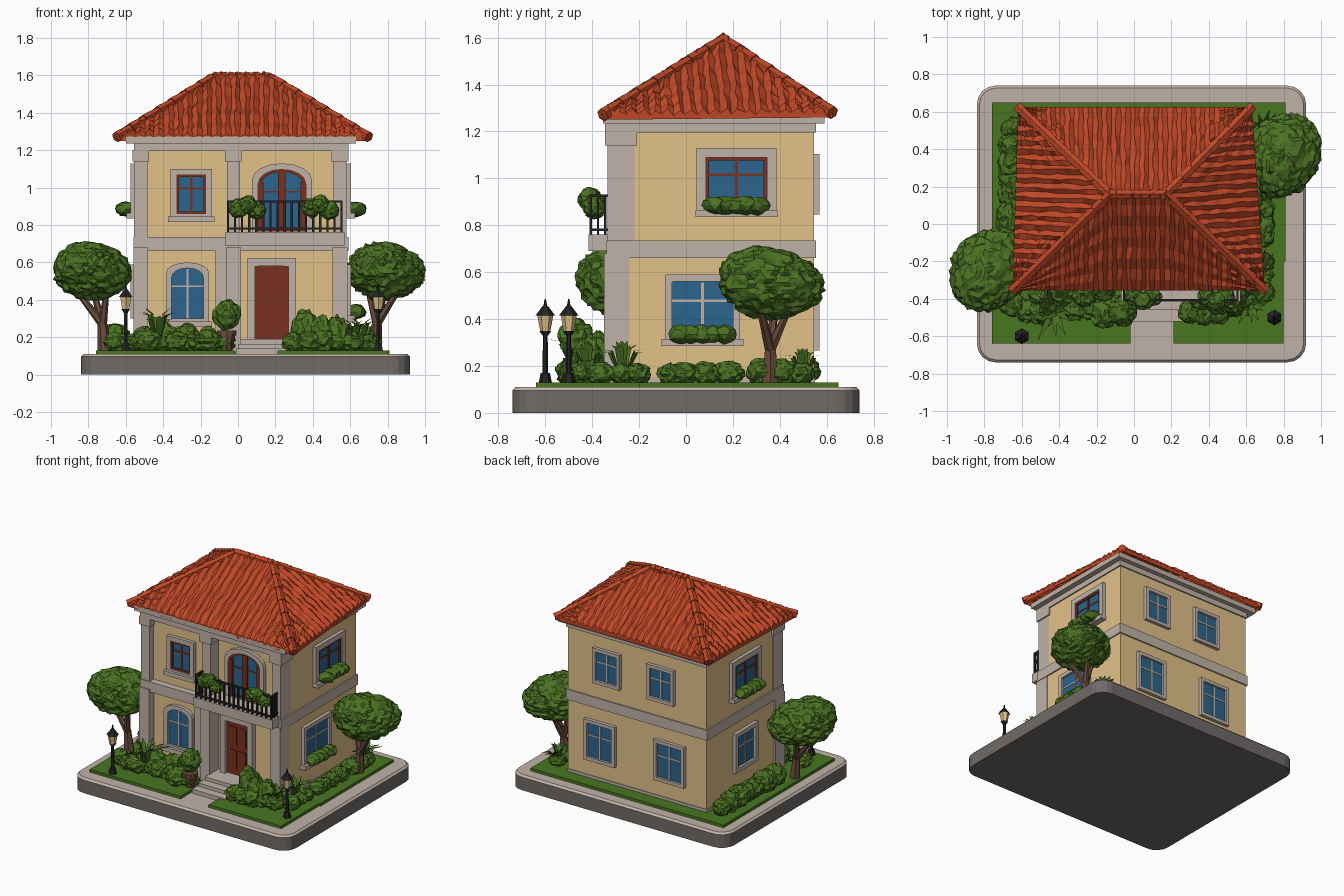
import bpy, bmesh, math, random
from mathutils import Matrix, Vector

random.seed(4)
cube = bpy.data.objects.get("Cube")
if cube:
    bpy.data.objects.remove(cube)


def material(name, *rgb):
    mat = bpy.data.materials.new(name)
    mat.use_nodes = True
    mat.diffuse_color = (*rgb, 1)
    mat.node_tree.nodes["Principled BSDF"].inputs["Base Color"].default_value = (*rgb, 1)
    return mat


WALL = material("sand plaster", .76, .54, .25)
TRIM = material("pale stone", .53, .45, .39)
ROOF = material("terracotta", .54, .065, .02)
DOOR = material("red brown wood", .19, .03, .014)
GLASS = material("blue glass", .025, .13, .27)
LEAF = material("leaf green", .07, .17, .016)
GRASS = material("lawn green", .065, .18, .014)
BARK = material("bark brown", .14, .07, .045)
METAL = material("black metal", .018, .018, .02)
STONE = material("dark stone", .16, .145, .14)


def finish(name, bm, *mats):
    bmesh.ops.recalc_face_normals(bm, faces=bm.faces)
    mesh = bpy.data.meshes.new(name)
    bm.to_mesh(mesh)
    bm.free()
    for mat in mats:
        mesh.materials.append(mat)
    obj = bpy.data.objects.new(name, mesh)
    bpy.context.scene.collection.objects.link(obj)
    return obj


def boxes(name, mat, *spans, place=Matrix()):
    """Each span is x0, x1, y0, y1, z0, z1."""
    bm = bmesh.new()
    for x0, x1, y0, y1, z0, z1 in spans:
        m = Matrix.Translation(((x0 + x1) / 2, (y0 + y1) / 2, (z0 + z1) / 2))
        m = m @ Matrix.Diagonal((x1 - x0, y1 - y0, z1 - z0, 1))
        bmesh.ops.create_cube(bm, size=1, matrix=place @ m)
    return finish(name, bm, mat)


def limb(bm, p, q, r1, r2, sides=6):
    p, q = Vector(p), Vector(q)
    d = q - p
    m = Matrix.Translation((p + q) / 2) @ d.to_track_quat('Z', 'Y').to_matrix().to_4x4()
    bmesh.ops.create_cone(bm, cap_ends=True, segments=sides, radius1=r1, radius2=r2,
                          depth=d.length, matrix=m)


def blobs(name, *balls, rough=.16, detail=3):
    """Ragged foliage clumps, each given as x, y, z, width radius, height radius."""
    bm = bmesh.new()
    for x, y, z, r, h in balls:
        m = Matrix.Translation((x, y, z)) @ Matrix.Diagonal((r, r, h, 1))
        made = bmesh.ops.create_icosphere(bm, subdivisions=detail, radius=1, matrix=m)
        for v in made["verts"]:
            v.co += (v.co - Vector((x, y, z))) * random.uniform(-rough, rough * .7)
    return finish(name, bm, LEAF)


def arch(w, z0, z1, rise):
    """Outline of an opening whose top is an arc."""
    arc = [math.pi * i / 8 for i in range(9)]
    return [(-w, z0), (w, z0)] + [(w * math.cos(a), z1 - rise + rise * math.sin(a)) for a in arc]


def slab(name, mat, outline, y0, y1, place, hole=None):
    """Upright plate with an optional matching hole."""
    bm = bmesh.new()
    loops = [[bm.verts.new(place @ Vector((x, y, z))) for x, z in o]
             for o in (outline, hole) if o for y in (y0, y1)]
    n = len(outline)
    if hole:
        pairs = [(0, 1), (1, 3), (3, 2), (2, 0)]
    else:
        pairs = [(0, 1)]
        bm.faces.new(loops[0])
        bm.faces.new(loops[1])
    for a, b in pairs:
        for i in range(n):
            j = (i + 1) % n
            bm.faces.new((loops[a][i], loops[a][j], loops[b][j], loops[b][i]))
    bmesh.ops.remove_doubles(bm, verts=bm.verts, dist=.0001)
    return finish(name, bm, mat)


def window(name, x, y, turn, w, z0, z1, rise=.001, border=.03, planter=False,
           sash=None, bars=True, sill=True):
    """Window facing -y, turned about z onto its wall."""
    place = Matrix.Translation((x, y, 0)) @ Matrix.Rotation(math.radians(turn), 4, 'Z')
    inner = arch(w, z0, z1, rise)
    slab(name + "_glass", GLASS, inner, .02, -.008, place)
    slab(name + "_frame", TRIM, arch(w + border, z0 - border, z1 + border, rise * 1.1), .01, -.025, place, inner)
    if sash:
        slab(name + "_sash", sash, inner, 0, -.018, place, arch(w - .014, z0 + .012, z1 - .014, rise))
    if bars:
        mid = z0 + (z1 - z0) * .62
        boxes(name + "_bars", sash or TRIM, (-.006, .006, -.014, 0, z0, z1 - .004),
              (-w, w, -.012, 0, mid, mid + .01), place=place)
    if sill:
        boxes(name + "_sill", TRIM, (-w - .045, w + .045, -.045, .01, z0 - .045, z0 - .015), place=place)
    if planter:
        row = [place @ Vector((w * k * .35, -.05, z0 + .005)) for k in (-2, -1, 0, 1, 2)]
        blobs(name + "_flowers", *[(*p, .055, .04) for p in row], detail=2)


# Plinth with rounded corners, pale paving on its top
bm = bmesh.new()
bmesh.ops.create_cube(bm, size=1, matrix=Matrix.Translation((.04, 0, .055)) @ Matrix.Diagonal((1.76, 1.48, .11, 1)))
upright = [e for e in bm.edges if abs(e.verts[0].co.z - e.verts[1].co.z) > .05]
bmesh.ops.bevel(bm, geom=upright, offset=.1, segments=4, profile=.5, affect='EDGES')
rim = [e for e in bm.edges if all(v.co.z > .1 for v in e.verts)]
bmesh.ops.bevel(bm, geom=rim, offset=.014, segments=1, affect='EDGES')
bm.normal_update()
for f in bm.faces:
    f.material_index = int(f.normal.z > .4)
finish("plinth", bm, STONE, TRIM)

# Lawn around the house, path and steps
boxes("lawn", GRASS, (-.76, -.02, -.64, -.2, .1, .13), (.21, .8, -.64, -.2, .1, .13),
      (-.76, .81, -.2, .65, .1, .13))
boxes("front_steps", TRIM, (-.01, .26, -.52, -.2, .1, .14), (0, .27, -.46, -.2, .1, .165),
      (.01, .28, -.4, -.2, .1, .19))

# Walls, floor band, cornice and balcony slab
boxes("walls", WALL, (-.55, .58, -.24, .545, .12, 1.22), (-.54, -.03, -.29, 0, .12, 1.22))
boxes("floor_band", TRIM, (-.56, .59, -.34, .555, .66, .735))
boxes("balcony_slab", TRIM, (-.07, .57, -.415, -.2, .69, .76))
boxes("cornice", TRIM, (-.555, .59, -.345, .555, 1.195, 1.24), (-.6, .63, -.355, .59, 1.235, 1.272))
boxes("wall_base", TRIM, (-.555, .585, -.295, .55, .12, .15))

# Columns with small capitals
shafts = []
for x, w in ((-.52, .035), (-.025, .035), (.545, .035)):
    shafts += [(x - w, x + w, -.335, -.22, .73, 1.2), (x - w - .01, x + w + .01, -.345, -.21, 1.14, 1.2),
               (x - w - .005, x + w + .005, -.35, -.24, .12, .68)]
shafts.append((-.12, .01, -.335, -.24, .12, .68))
boxes("columns", TRIM, *shafts)

# Windows on the four sides
window("front_upper_window", -.25, -.29, 0, .08, .86, 1.07, sash=DOOR)
window("front_lower_window", -.27, -.29, 0, .085, .3, .57, rise=.05)
for side, x, turn, y_low, low in (("right", .58, 90, .07, .13), ("left", -.55, -90, .11, .1)):
    y_up = .215 if side == "right" else .11
    window(side + "_upper_window", x, y_up, turn, .13, .88, 1.09, border=.04, planter=True, sash=DOOR)
    window(side + "_lower_window", x, y_low, turn, low, .33, .56, planter=side == "right", sill=side == "right")
for k, (up, low) in enumerate(((.255, .31), (-.185, -.255))):
    window(f"back_upper_window_{k}", up, .545, 180, .085, .87, 1.08, sill=False, border=.025)
    window(f"back_lower_window_{k}", low, .545, 180, .1, .29, .54, sill=False, border=.025)

# Front door and arched balcony door
here = Matrix.Translation((.18, -.24, 0))
opening = arch(.09, .19, .58, .001)
slab("front_door", DOOR, opening, .02, -.015, here)
slab("front_door_frame", TRIM, arch(.13, .16, .625, .001), .02, -.04, here, opening)
boxes("front_door_panels", DOOR, *[(x - .028, x + .028, -.262, -.25, z, z + .14)
                                   for x in (.142, .218) for z in (.23, .4)])
window("balcony_door", .235, -.24, 0, .13, .765, 1.1, rise=.08, sash=DOOR, sill=False)
boxes("balcony_door_stiles", DOOR, (.215, .255, -.262, -.23, .765, 1.09),
      (.105, .135, -.262, -.23, .765, 1.03), (.335, .365, -.262, -.23, .765, 1.03))

# Balcony railing with hanging greenery
t = .006
rails = [(-.06, .56, -.412, -.4, z, z + .012) for z in (.775, .92)]
rails += [(x - t, x + t, -.41, -.33, z, z + .012) for x in (-.054, .554) for z in (.775, .92)]
rails += [(x - t, x + t, -.412, -.4, .755, .925) for x in [-.054 + .038 * i for i in range(17)]]
rails += [(x - t, x + t, y, y + .01, .755, .925) for x in (-.054, .554) for y in (-.38, -.35)]
boxes("balcony_railing", METAL, *rails)
blobs("balcony_greenery", *[(c + dx, -.4 + dy, .89 + dz, .05, .05) for c in (.05, .44)
                            for dx, dy, dz in ((-.05, .01, 0), (0, -.01, .02), (.05, .01, -.01))])

# Hipped roof made of ridged tile rows that climb to the hips
eaves = [Vector(p) for p in ((-.65, -.355, 1.27), (.7, -.355, 1.27), (.63, .625, 1.28), (-.62, .625, 1.28))]
west, east = Vector((-.13, .16, 1.59)), Vector((.17, .16, 1.59))
bm = bmesh.new()
tops = [(west, east), (east, east), (east, west), (west, west)]
for k, (c, d) in enumerate(tops):
    a, b = eaves[k], eaves[(k + 1) % 4]
    along = b - a
    sc, sd = [(p - a).dot(along) / along.length_squared for p in (c, d)]
    rows, steps = int(along.length * 40), 9
    grid = []
    for i in range(rows + 1):
        s = i / rows
        foot = a + along * s
        if s < sc:
            head = a.lerp(c, s / sc)
        elif s > sd:
            head = b.lerp(d, (1 - s) / (1 - sd))
        else:
            head = c.lerp(d, (s - sc) / (sd - sc))
        line = [bm.verts.new(foot - Vector((0, 0, .02)))]
        for j in range(steps + 1):
            p = foot.lerp(head, j / steps)
            lift = .02 * (i % 2) + .008 * (j % 2) + random.uniform(-.006, .006)
            shift = along.normalized() * random.uniform(-.006, .006)
            line.append(bm.verts.new(p + shift + Vector((0, 0, lift))))
        grid.append(line)
    for l, r in zip(grid, grid[1:]):
        for j in range(steps + 1):
            bm.faces.new((l[j], r[j], r[j + 1], l[j + 1]))
finish("roof_tiles", bm, ROOF)
bm = bmesh.new()
for p, q in list(zip(eaves, (west, east, east, west))) + [(west, east)]:
    for i in range(7):
        limb(bm, p.lerp(q, i / 7), p.lerp(q, (i + 1.15) / 7), .03, .022)
finish("roof_hip_caps", bm, ROOF)

# Two trees with forked trunks
for name, x, y, lean in (("left", -.78, -.25, .07), ("right", .79, .36, -.06)):
    bm = bmesh.new()
    fork = Vector((x + lean * .8, y, .27))
    limb(bm, (x + lean, y, .11), fork, .04, .027)
    for dx, dy in ((-.1, .02), (.08, -.05), (0, .09)):
        limb(bm, fork, (x + dx, y + dy, .47), .024, .013)
    finish(name + "_tree_trunk", bm, BARK)
    blobs(name + "_tree_crown", (x, y, .55, .205, .15), (x - .03, y - .05, .58, .17, .13),
          (x + .04, y + .06, .54, .17, .12), rough=.09, detail=4)


# Garden shrubs planted in rows
def hedge(name, start, end, count, r, h):
    a, b = Vector(start), Vector(end)
    row = []
    for i in range(count):
        p = a.lerp(b, i / (count - 1))
        k = random.uniform(.8, 1.15)
        row.append((p.x, p.y + random.uniform(-.025, .025), .13 + h * .5 * k, r * k, h * .65 * k))
    blobs(name, *row)


hedge("front_left_shrubs", (-.65, -.45), (-.08, -.46), 8, .075, .09)
hedge("left_bed_back", (-.5, -.38), (-.16, -.38), 4, .06, .11)
hedge("front_right_shrubs", (.3, -.48), (.6, -.44), 5, .075, .1)
hedge("tall_right_shrubs", (.36, -.4), (.53, -.4), 3, .07, .17)
hedge("right_side_shrubs", (.69, -.38), (.7, .5), 10, .065, .08)
hedge("left_side_shrubs", (-.66, -.1), (-.65, .5), 8, .07, .11)
blobs("pot_topiary", (-.06, -.47, .32, .075, .08))
bm = bmesh.new()
limb(bm, (-.06, -.47, .12), (-.06, -.47, .22), .03, .05, 10)
limb(bm, (-.06, -.47, .21), (-.06, -.47, .235), .055, .055, 10)
finish("topiary_pot", bm, BARK)

# Spiky plants with arching pointed leaves
for k, (x, y, size) in enumerate(((-.43, -.46, .22), (.66, -.27, .17), (.69, .5, .14), (.62, -.42, .16))):
    bm = bmesh.new()
    for i in range(14):
        a = i * 2.4
        out, side = Vector((math.cos(a), math.sin(a), 0)), Vector((-math.sin(a), math.cos(a), 0))
        reach = .35 + .5 * (i % 4) / 3
        root = Vector((x, y, .13))
        bend = root + out * size * reach * .45 + Vector((0, 0, size * (1 - reach * .3)))
        tip = root + out * size * reach + Vector((0, 0, size * (1.25 - reach * .6)))
        pts = [root - side * .01, root + side * .01, bend + side * .014, tip, bend - side * .014]
        bm.faces.new([bm.verts.new(p) for p in pts])
    finish(f"spiky_plant_{k}", bm, LEAF)

# Garden lamps
for name, x, y in (("left", -.6, -.6), ("right", .75, -.5)):
    def stack(part, mat, *rings):
        bm = bmesh.new()
        for z0, z1, r0, r1 in rings:
            limb(bm, (x, y, z0), (x, y, z1), r0, r1)
        finish(f"{name}_lamp_{part}", bm, mat)
    stack("post", METAL, (.12, .17, .03, .02), (.17, .34, .012, .01), (.33, .35, .012, .026))
    stack("lantern", WALL, (.35, .415, .022, .034))
    stack("cap", METAL, (.415, .455, .042, .012), (.455, .485, .008, .003))
